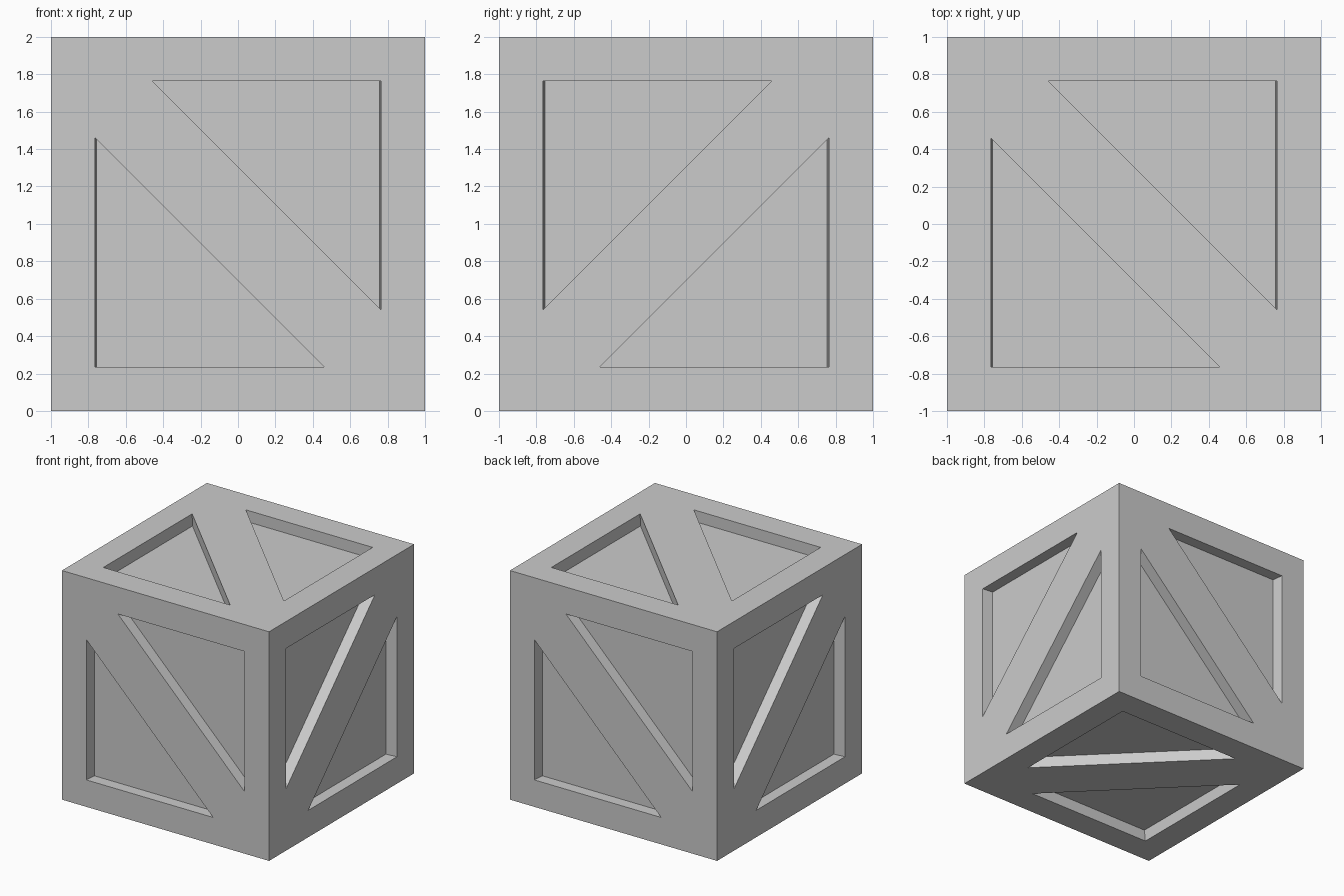
import bpy, bmesh
from mathutils import Vector

if "Cube" in bpy.data.objects:
    bpy.data.objects.remove(bpy.data.objects["Cube"])

INNER = 0.765      # half width of the opening inside the frame
FLOOR = 0.755      # slightly tapered side walls at the recess floor
BAND = 0.305       # offset of the diagonal brace edge (u + v)
DEPTH = 0.10       # recess depth
OVER = 0.05        # cutter overshoot outside the face

X, Y, Z = Vector((1, 0, 0)), Vector((0, 1, 0)), Vector((0, 0, 1))
CENTRE = Vector((0, 0, 1))


def new_object(name, bm):
    mesh = bpy.data.meshes.new(name)
    bmesh.ops.recalc_face_normals(bm, faces=bm.faces)
    bm.to_mesh(mesh)
    bm.free()
    obj = bpy.data.objects.new(name, mesh)
    bpy.context.collection.objects.link(obj)
    return obj


def add_recess(bm, n, u, v, side):
    """Triangular prism on one side of the diagonal brace."""
    slope = (INNER - FLOOR) / DEPTH
    rings = []
    for h in (1 + OVER, 1 - DEPTH):
        a = INNER + slope * (h - 1)
        pts = [(a, INNER), (BAND - INNER, INNER), (a, BAND - a)]
        rings.append([bm.verts.new(CENTRE + n * h + side * (u * p + v * q))
                      for p, q in pts])
    top, low = rings
    bm.faces.new(top)
    bm.faces.new(low[::-1])
    for i in range(3):
        j = (i + 1) % 3
        bm.faces.new((top[i], low[i], low[j], top[j]))


# Solid crate block
bm = bmesh.new()
bmesh.ops.create_cube(bm, size=2)
bmesh.ops.translate(bm, verts=bm.verts, vec=CENTRE)
crate = new_object("crate", bm)

# Two triangular recesses per face leave the frame and diagonal brace
bm = bmesh.new()
faces = [(-Y, X, Z), (Y, -X, Z), (X, -Y, Z), (-X, Y, Z), (Z, X, Y), (-Z, X, Y)]
for n, u, v in faces:
    for side in (1, -1):
        add_recess(bm, n, u, v, side)
cutter = new_object("recess_cutter", bm)
cutter.hide_render = True

mod = crate.modifiers.new("recesses", 'BOOLEAN')
mod.operation = 'DIFFERENCE'
mod.solver = 'EXACT'
mod.object = cutter
bpy.context.view_layer.objects.active = crate
crate.select_set(True)
bpy.ops.object.modifier_apply(modifier=mod.name)
bpy.data.objects.remove(cutter)
